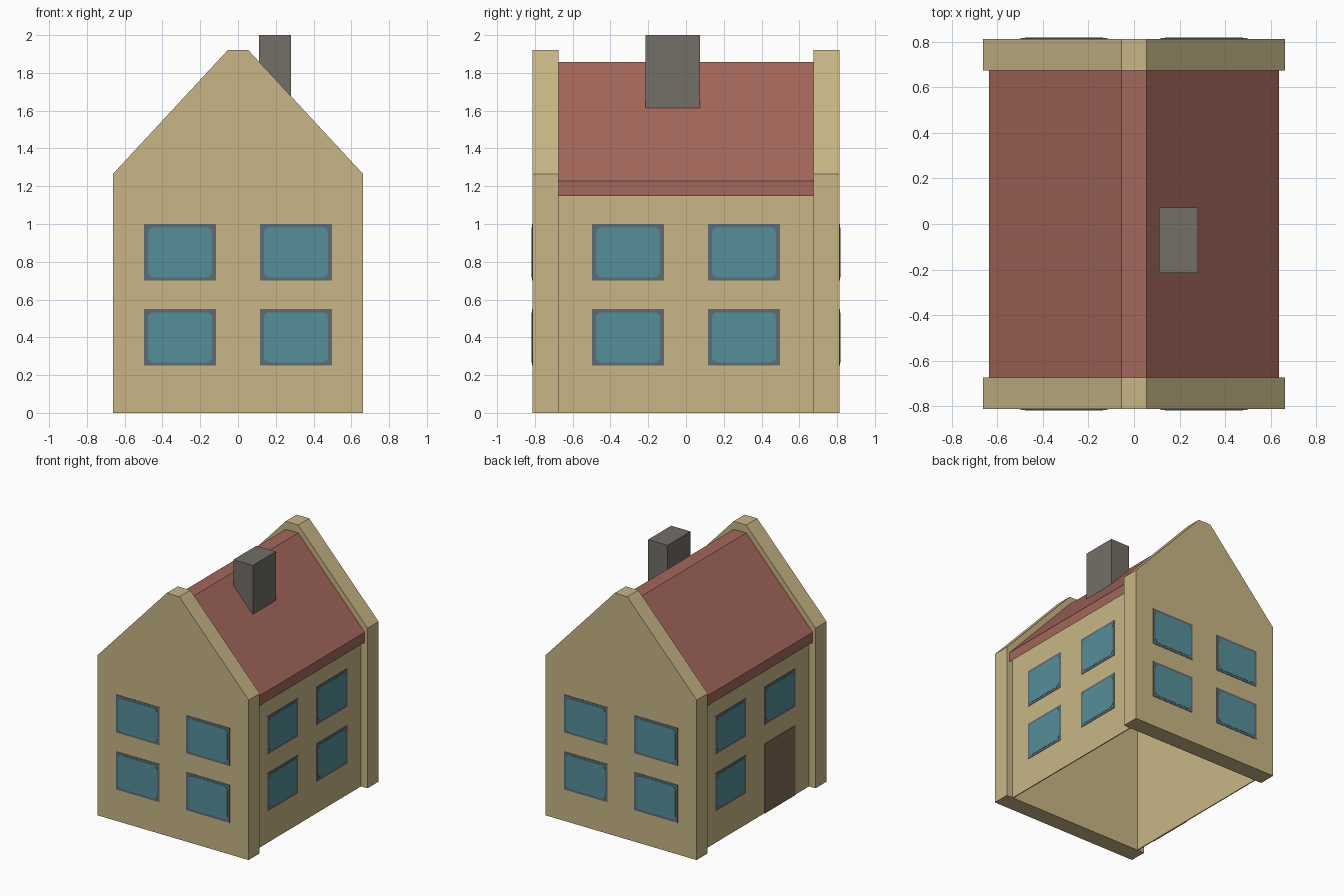
import bpy, bmesh, math
from mathutils import Matrix, Vector

if "Cube" in bpy.data.objects:
    bpy.data.objects.remove(bpy.data.objects["Cube"])


def material(name, rgb):
    m = bpy.data.materials.new(name)
    lin = [((c / 255 + 0.055) / 1.055) ** 2.4 for c in rgb]
    m.diffuse_color = (*lin, 1)
    m.use_nodes = True
    m.node_tree.nodes["Principled BSDF"].inputs["Base Color"].default_value = m.diffuse_color
    return m


SAND = material("sand wall", (200, 182, 134))
RED = material("brick red roof", (163, 103, 92))
STONE = material("grey stone", (115, 110, 103))
FRAME = material("slate frame", (95, 108, 116))
GLASS = material("teal glass", (86, 143, 154))
WOOD = material("brown door", (130, 107, 85))


def prism(name, profile, y0, y1, mat, matrix=Matrix()):
    """Extrude an (x, z) profile from y0 to y1."""
    bm = bmesh.new()
    face = bm.faces.new([bm.verts.new((x, y0, z)) for x, z in profile])
    ext = bmesh.ops.extrude_face_region(bm, geom=[face])
    verts = [g for g in ext["geom"] if isinstance(g, bmesh.types.BMVert)]
    bmesh.ops.translate(bm, verts=verts, vec=(0, y1 - y0, 0))
    bm.transform(matrix)
    bmesh.ops.recalc_face_normals(bm, faces=bm.faces)
    me = bpy.data.meshes.new(name)
    bm.to_mesh(me)
    bm.free()
    me.materials.append(mat)
    ob = bpy.data.objects.new(name, me)
    bpy.context.collection.objects.link(ob)
    return ob


def rect(x0, x1, z0, z1):
    return [(x0, z0), (x1, z0), (x1, z1), (x0, z1)]


def rounded(x0, x1, z0, z1, r=0.03, steps=3):
    pts = []
    corners = [(x1 - r, z1 - r), (x0 + r, z1 - r), (x0 + r, z0 + r), (x1 - r, z0 + r)]
    for q, (cx, cz) in enumerate(corners):
        for s in range(steps + 1):
            a = math.pi / 2 * (q + s / steps)
            pts.append((cx + r * math.cos(a), cz + r * math.sin(a)))
    return pts


def mirrored(half):
    return half + [(-x, z) for x, z in reversed(half)]


GX, GY, RY, WX = 0.662, 0.812, 0.674, 0.605

# Solid gable ends standing proud of the roof
gable = mirrored([(GX, 0), (GX, 1.265), (0.055, 1.92)])
prism("front_gable", gable, -GY, -RY, SAND)
prism("back_gable", gable, RY, GY, SAND)

# Thin side walls, the house is open underneath
for side, s in (("right", 1), ("left", -1)):
    prism(side + "_wall", rect(s * WX, s * (WX - 0.008), 0, 1.19), -RY, RY, SAND)

# Roof slab with a flat ridge and upright eaves
outer = [(0.637, 1.147), (0.637, 1.227), (0.055, 1.857)]
roof = outer + [(-x, z) for x, z in reversed(outer)] + [(-0.055, 1.777), (0.055, 1.777)]
prism("roof", roof, -RY, RY, RED)

# Chimney with a base cut to the roof slope
prism("chimney", [(0.11, 1.77), (0.28, 1.58), (0.28, 2.0), (0.11, 2.0)], -0.215, 0.073, STONE)

# Windows and door as thin plates on each wall
walls = {"front": (0, GY), "right": (90, WX), "back": (180, GY), "left": (270, WX)}
for wall, (angle, dist) in walls.items():
    place = Matrix.Rotation(math.radians(angle), 4, "Z") @ Matrix.Translation((0, -dist, 0))
    for column, x in (("a", -0.307), ("b", 0.307)):
        x0, x1 = x - 0.19, x + 0.19
        for row, z0 in (("lower", 0.25), ("upper", 0.70)):
            if wall == "left" and row == "lower" and column == "b":
                prism("door", rect(x0, x1, 0, 0.55), -0.005, 0, WOOD, place)
                continue
            tag = f"{wall}_{row}_{column}"
            prism("window_frame_" + tag, rect(x0, x1, z0, z0 + 0.3), -0.003, 0, FRAME, place)
            prism("window_pane_" + tag, rounded(x0 + 0.02, x1 - 0.02, z0 + 0.018, z0 + 0.282),
                  -0.005, -0.003, GLASS, place)
